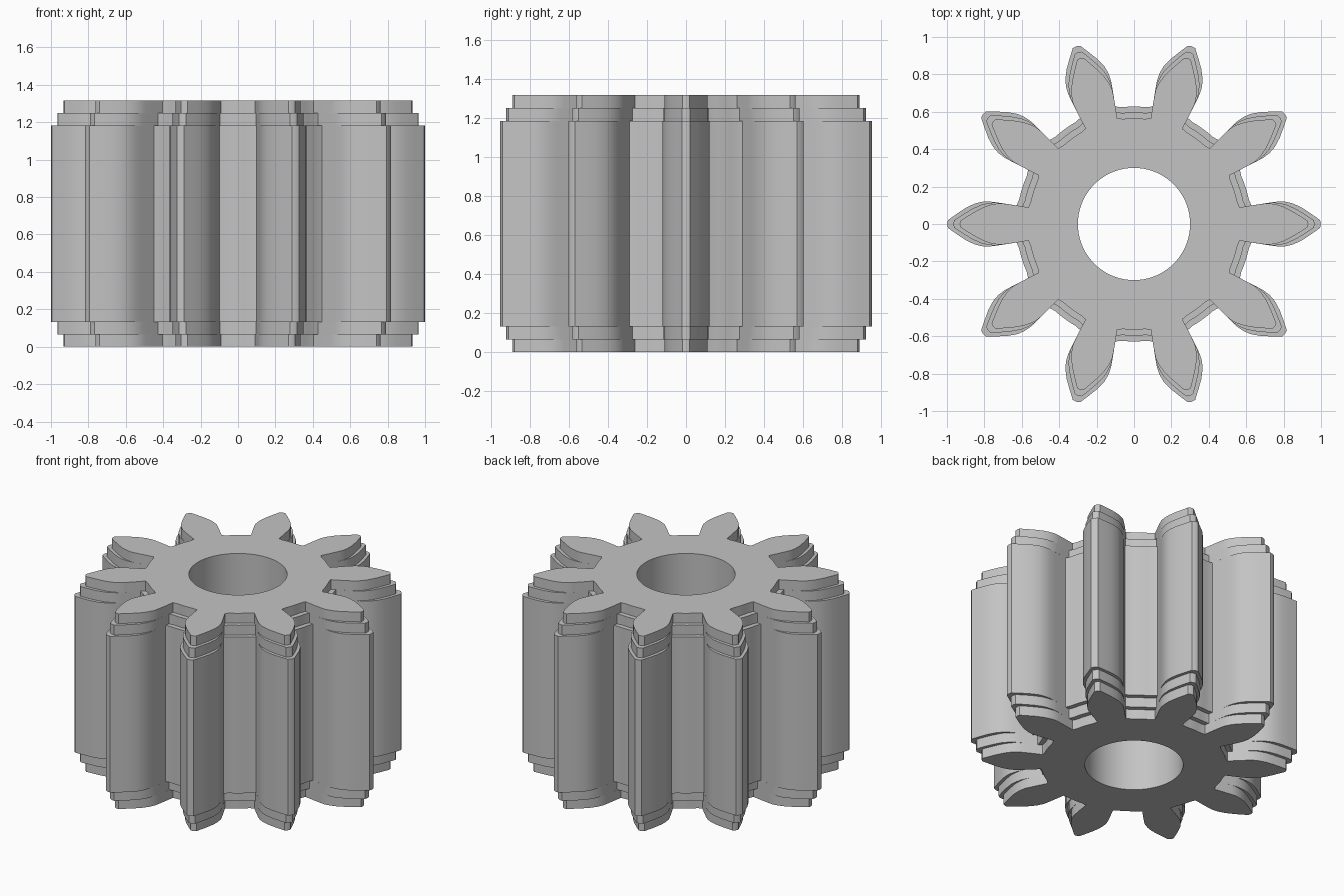
import bpy, bmesh
from math import sin, cos, pi, radians, asin

cube = bpy.data.objects.get("Cube")
if cube:
    bpy.data.objects.remove(cube)

TEETH = 10
BORE_RADIUS = 0.3
BORE_SIDES = 72
HEIGHT = 1.315

# Half tooth outlines as (radius, half width), root to tip, same count in each
FULL = [(0.628, 0.099), (0.68, 0.107), (0.73, 0.115), (0.77, 0.120), (0.81, 0.119),
        (0.85, 0.110), (0.90, 0.086), (0.945, 0.056), (0.995, 0.021)]
MIDDLE = [(0.597, 0.094), (0.66, 0.104), (0.71, 0.112), (0.74, 0.115), (0.78, 0.112),
          (0.82, 0.102), (0.87, 0.078), (0.915, 0.051), (0.962, 0.020)]
END = [(0.565, 0.089), (0.64, 0.101), (0.69, 0.108), (0.72, 0.111), (0.76, 0.105),
       (0.80, 0.092), (0.845, 0.069), (0.885, 0.045), (0.928, 0.018)]

# Stepped stack of outlines, bottom to top
step = HEIGHT / 20
LEVELS = [(END, 0), (END, step), (MIDDLE, step), (MIDDLE, 2 * step), (FULL, 2 * step),
          (FULL, HEIGHT - 2 * step), (MIDDLE, HEIGHT - 2 * step),
          (MIDDLE, HEIGHT - step), (END, HEIGHT - step), (END, HEIGHT)]


def gear_outline(flank):
    """Closed toothed outline, with a short root arc after each tooth."""
    pitch = 2 * pi / TEETH
    root = flank[0][0]
    root_angle = asin(flank[0][1] / root)
    tip = flank[-1][0] + 0.004
    points = []
    for tooth in range(TEETH):
        turn = tooth * pitch
        local = [(r, -w) for r, w in flank] + [(tip, 0)]
        local += [(r, w) for r, w in reversed(flank)]
        for i in range(1, 6):
            a = root_angle + (pitch - 2 * root_angle) * i / 6
            local.append((root * cos(a), root * sin(a)))
        points += [(x * cos(turn) - y * sin(turn), x * sin(turn) + y * cos(turn))
                   for x, y in local]
    return points


def add_ring(bm, points, z):
    return [bm.verts.new((x, y, z)) for x, y in points]


def bridge(bm, low, high):
    n = len(low)
    for i in range(n):
        j = (i + 1) % n
        bm.faces.new((low[i], low[j], high[j], high[i]))


bm = bmesh.new()

# Toothed outside with stepped ends
rings = [add_ring(bm, gear_outline(flank), z) for flank, z in LEVELS]
for low, high in zip(rings, rings[1:]):
    bridge(bm, low, high)

# Shaft bore
circle = [(BORE_RADIUS * cos(2 * pi * i / BORE_SIDES), BORE_RADIUS * sin(2 * pi * i / BORE_SIDES))
          for i in range(BORE_SIDES)]
bore = [add_ring(bm, circle, z) for z in (0, HEIGHT)]
bridge(bm, bore[1], bore[0])

# Flat end faces around the bore
for outer, inner, up in ((rings[0], bore[0], -1), (rings[-1], bore[1], 1)):
    edges = [bm.edges.get((ring[i - 1], ring[i])) for ring in (outer, inner)
             for i in range(len(ring))]
    made = bmesh.ops.triangle_fill(bm, use_beauty=True, edges=edges, normal=(0, 0, up))
    for face in made["geom"]:
        if isinstance(face, bmesh.types.BMFace):
            face.normal_update()
            if face.normal.z * up < 0:
                face.normal_flip()

mesh = bpy.data.meshes.new("pinion_gear")
bm.to_mesh(mesh)
bm.free()
gear = bpy.data.objects.new("pinion_gear", mesh)
bpy.context.collection.objects.link(gear)

# Plain grey metal
steel = bpy.data.materials.new("light_grey")
colour = (0.55, 0.55, 0.55, 1)
steel.diffuse_color = colour
steel.use_nodes = True
steel.node_tree.nodes["Principled BSDF"].inputs["Base Color"].default_value = colour
mesh.materials.append(steel)

bpy.ops.object.select_all(action="DESELECT")
gear.select_set(True)
bpy.context.view_layer.objects.active = gear
bpy.ops.object.shade_smooth_by_angle(angle=radians(30))
